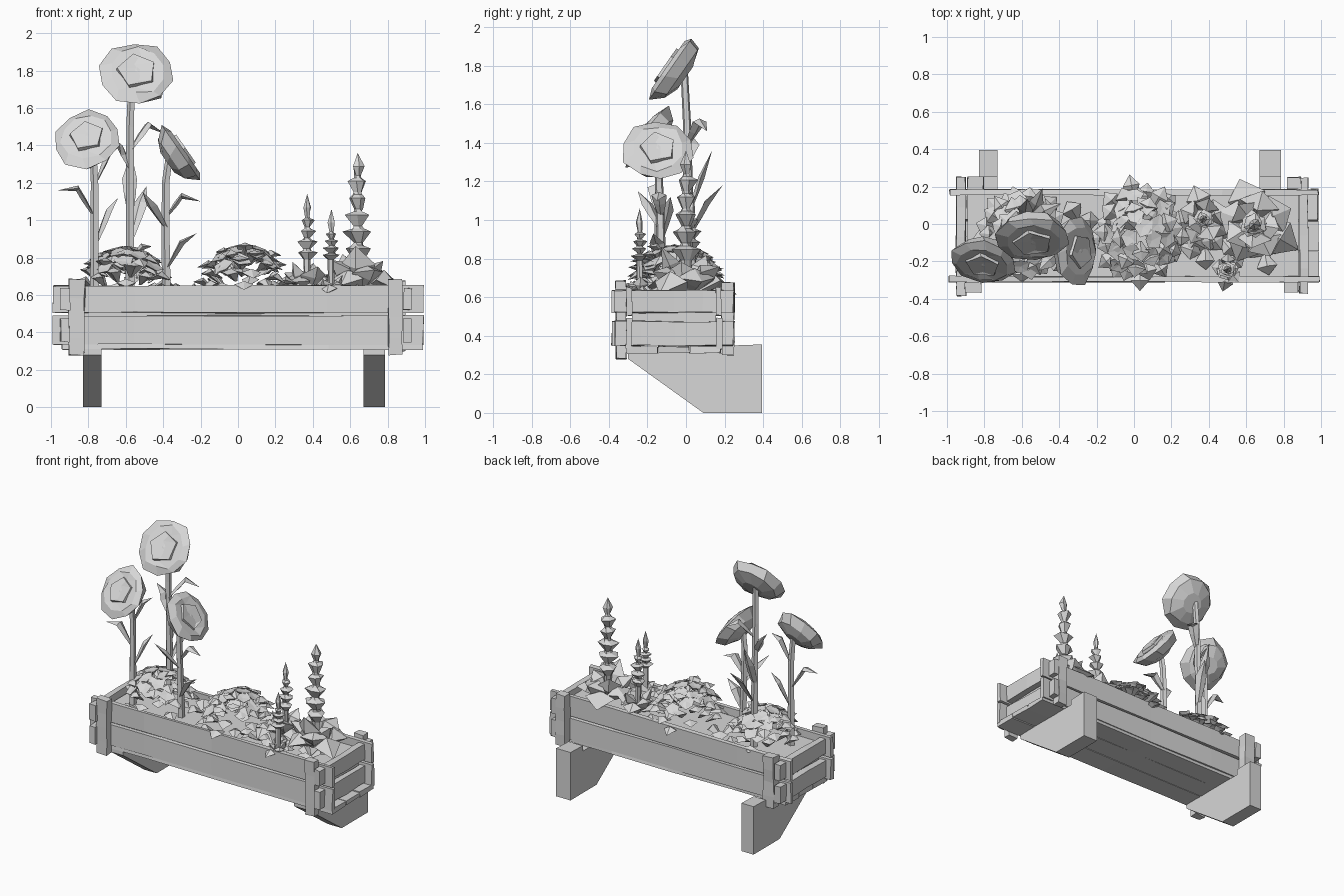
import bpy, bmesh, math, random
from mathutils import Vector

random.seed(4)
cube = bpy.data.objects.get("Cube")
if cube:
    bpy.data.objects.remove(cube)

grey = bpy.data.materials.new("plain_grey")
grey.use_nodes = True
grey.diffuse_color = (0.68, 0.68, 0.68, 1)
grey.node_tree.nodes["Principled BSDF"].inputs["Base Color"].default_value = grey.diffuse_color


def finish(name, bm):
    bmesh.ops.recalc_face_normals(bm, faces=bm.faces)
    mesh = bpy.data.meshes.new(name)
    bm.to_mesh(mesh)
    bm.free()
    mesh.materials.append(grey)
    obj = bpy.data.objects.new(name, mesh)
    bpy.context.collection.objects.link(obj)
    return obj


def board(name, lo, hi, rough=0.004):
    """Box cut along its longest side, with slightly worn edges."""
    bm = bmesh.new()
    bmesh.ops.create_cube(bm, size=1)
    lo, hi = Vector(lo), Vector(hi)
    size, mid = hi - lo, (lo + hi) / 2
    for v in bm.verts:
        v.co = Vector([c * s for c, s in zip(v.co, size)]) + mid
    axis = max(range(3), key=lambda i: size[i])
    if rough:
        normal = Vector([float(i == axis) for i in range(3)])
        for f in (0.22, 0.5, 0.74):
            bmesh.ops.bisect_plane(bm, geom=bm.verts[:] + bm.edges[:] + bm.faces[:],
                                   plane_co=lo + size * f, plane_no=normal)
        for v in bm.verts:
            v.co += Vector([random.uniform(-rough, rough) for _ in range(3)])
    return finish(name, bm)


def add_loft(bm, pts, radii, n=4, flat=1.0, jitter=0.0, twist=0.0):
    """Skin rings of n points placed along a path; zero radius makes a tip."""
    pts = [Vector(p) for p in pts]
    rings = []
    for i, p in enumerate(pts):
        t = (pts[min(i + 1, len(pts) - 1)] - pts[max(i - 1, 0)]).normalized()
        up = Vector((0, 0, 1)) if abs(t.z) < 0.97 else Vector((0, 1, 0))
        side = t.cross(up).normalized()
        nrm = side.cross(t)
        if radii[i] == 0:
            rings.append([bm.verts.new(p)])
            continue
        ring = []
        for k in range(n):
            a = math.tau * k / n + twist * i
            r = radii[i] * (1 + random.uniform(-jitter, jitter))
            ring.append(bm.verts.new(p + side * math.cos(a) * r + nrm * math.sin(a) * r * flat))
        rings.append(ring)
    for a, b in zip(rings, rings[1:]):
        for k in range(n):
            quad = [a[k % len(a)], a[(k + 1) % n % len(a)], b[(k + 1) % n % len(b)], b[k % len(b)]]
            unique = list(dict.fromkeys(quad))
            if len(unique) > 2:
                bm.faces.new(unique)
    for ring in (rings[0], rings[-1]):
        if len(ring) > 2:
            bm.faces.new(ring)


def add_leaf(bm, base, direction, length, width, droop, flat):
    base, d = Vector(base), Vector(direction).normalized()
    sag = Vector((0, 0, -droop))
    add_loft(bm, [base, base + d * length * 0.6, base + d * length + sag],
             [width * 0.2, width, 0], 4, flat, 0.15)


def polar(angle, elevation):
    return Vector((math.cos(angle) * math.cos(elevation),
                   math.sin(angle) * math.cos(elevation), math.sin(elevation)))


# Planter walls: stacked planks crossing at the corners
for row, (z0, z1) in {"lower": (0.335, 0.49), "upper": (0.505, 0.65)}.items():
    board(f"front_plank_{row}", (-0.99, -0.31, z0), (0.99, -0.28, z1))
    board(f"back_plank_{row}", (-0.985, 0.155, z0), (0.985, 0.185, z1))
    board(f"left_end_plank_{row}", (0.885, -0.37, z0 + 0.015), (0.93, 0.245, z1 - 0.015))
    board(f"right_end_plank_{row}", (-0.95, -0.385, z0 + 0.015), (-0.9, 0.25, z1 - 0.015))

# Corner posts
for x0, x1, side in ((-0.905, -0.82, "right"), (0.805, 0.88, "left")):
    board(f"front_post_{side}", (x0, -0.365, 0.28), (x1, -0.31, 0.685))
    board(f"back_post_{side}", (x0 + 0.015, 0.185, 0.3), (x1 + 0.015, 0.25, 0.675))

# Floor planks and soil
for i in range(3):
    y = -0.305 + i * 0.163
    board(f"floor_plank_{i + 1}", (-0.94, y, 0.31), (0.985, y + 0.158, 0.345))
board("soil", (-0.89, -0.28, 0.35), (0.88, 0.155, 0.595), 0)

# Wall brackets below the planter
profile = [(0.09, 0), (0.395, 0), (0.395, 0.355), (0.25, 0.35), (0.25, 0.31), (-0.3, 0.31), (-0.3, 0.28)]
for x0, x1, side in ((-0.83, -0.73, "right"), (0.67, 0.787, "left")):
    bm = bmesh.new()
    face = bm.faces.new([bm.verts.new((x0, y, z)) for y, z in profile])
    extruded = bmesh.ops.extrude_face_region(bm, geom=[face])["geom"]
    bmesh.ops.translate(bm, vec=(x1 - x0, 0, 0),
                        verts=[g for g in extruded if isinstance(g, bmesh.types.BMVert)])
    finish(f"bracket_{side}", bm)


# Tall flowers: stem, arching leaves and a broad faceted head
def tall_flower(name, path, centre, normal, radius, leaves):
    bm = bmesh.new()
    add_loft(bm, path, [0.026, 0.024, 0.022, 0.02], 5)
    finish(name + "_stem", bm)
    bm = bmesh.new()
    for base, bend, tip in leaves:
        base, bend, tip = Vector(base), Vector(bend), Vector(tip)
        add_loft(bm, [base, base.lerp(bend, 0.6), bend, tip], [0.013, 0.032, 0.04, 0], 4, 0.4)
    finish(name + "_leaves", bm)
    c, d = Vector(centre), Vector(normal).normalized()
    # Ragged petal bowl, then a five-sided middle with a sunken face
    for part, sides, jitter, rings in (
            ("petals", 10, 0.11, [(0.35, -0.09), (0.78, -0.06), (1.0, 0.0), (0.75, 0.022), (0.45, 0.01)]),
            ("middle", 5, 0.04, [(0.56, 0.0), (0.52, 0.035), (0.4, 0.022), (0, 0.03)])):
        bm = bmesh.new()
        add_loft(bm, [c + d * h for _, h in rings], [r * radius for r, _ in rings], sides, 1, jitter, 0.12)
        finish(f"{name}_{part}", bm)


tall_flower("tall_flower_middle",
            [(-0.575, 0.02, 0.58), (-0.575, 0.015, 1.1), (-0.575, 0.005, 1.5), (-0.565, -0.01, 1.79)],
            (-0.54, -0.08, 1.785), (0, -0.82, 0.57), 0.205,
            [((-0.58, 0, 1.28), (-0.63, 0.03, 1.39), (-0.68, 0.02, 1.45)),
             ((-0.57, 0, 1.38), (-0.48, 0.07, 1.51), (-0.39, 0.11, 1.46)),
             ((-0.575, 0.01, 1.02), (-0.58, 0.08, 1.22), (-0.57, 0.135, 1.36)),
             ((-0.57, 0.01, 0.9), (-0.52, 0.11, 1.09), (-0.49, 0.19, 1.18))])
tall_flower("tall_flower_right",
            [(-0.765, -0.14, 0.58), (-0.765, -0.14, 0.9), (-0.765, -0.14, 1.2), (-0.775, -0.15, 1.4)],
            (-0.805, -0.2, 1.435), (-0.15, -0.8, 0.57), 0.18,
            [((-0.77, -0.14, 1.02), (-0.86, -0.16, 1.17), (-0.96, -0.17, 1.16)),
             ((-0.76, -0.14, 0.87), (-0.69, -0.1, 1.05), (-0.64, -0.08, 1.12)),
             ((-0.76, -0.14, 1.2), (-0.69, -0.12, 1.36), (-0.63, -0.1, 1.4))])
tall_flower("tall_flower_left",
            [(-0.38, -0.12, 0.58), (-0.385, -0.13, 0.9), (-0.385, -0.14, 1.2), (-0.36, -0.15, 1.38)],
            (-0.305, -0.145, 1.36), (0.82, 0, 0.57), 0.182,
            [((-0.38, -0.13, 1.02), (-0.3, -0.14, 1.13), (-0.2, -0.15, 1.1)),
             ((-0.38, -0.13, 0.74), (-0.3, -0.15, 0.88), (-0.22, -0.17, 0.93)),
             ((-0.38, -0.13, 0.95), (-0.46, -0.2, 1.08), (-0.51, -0.25, 1.15))])


# Low bushes: a mound of leaves topped with small open blossoms
def bush(name, x, y, rx, ry, top):
    bm = bmesh.new()
    for i in range(42):
        a, f = i * 2.4, math.sqrt((i + 0.5) / 42)
        pos = Vector((x + rx * 0.68 * f * math.cos(a), y + ry * 0.68 * f * math.sin(a),
                      0.6 + (top - 0.66) * (1 - f ** 2.4)))
        add_leaf(bm, pos, polar(a, random.uniform(0.15, 0.85)),
                 random.uniform(0.11, 0.17), 0.05, 0.045, 0.4)
    finish(name + "_leaves", bm)
    bm = bmesh.new()
    for i in range(18):
        a, f = i * 2.4 + 1, math.sqrt((i + 0.5) / 18) * 0.75
        d = polar(a, 1.5 - 0.9 * f)
        p = Vector((x + rx * f * math.cos(a), y + ry * f * math.sin(a),
                    0.62 + (top - 0.65) * (1 - f ** 2.4)))
        add_loft(bm, [p, p + d * 0.035, p + d * 0.03], [0.008, 0.052, 0], 5, 1, 0.3)
    finish(name + "_blossoms", bm)


bush("bush_right", -0.6, -0.06, 0.24, 0.24, 0.85)
bush("bush_middle", 0.03, -0.05, 0.23, 0.26, 0.86)


# Flower spikes: ragged tiers of upturned cups, with broad folded leaves at the foot
def spike(name, x, y, top, width, tiers, leaf, count):
    bm = bmesh.new()
    start, tip = 0.79, 0.12
    step = (top - tip - start) / tiers
    pts, radii = [(x, y, 0.58)], [0.015]
    for i in range(tiers):
        r, z = width * (1 - 0.4 * i / tiers), start + i * step
        pts += [(x, y, z), (x, y, z + step * 0.65), (x, y, z + step * 0.85)]
        radii += [r * 0.4, r, r * 0.45]
    pts += [(x, y, top - tip), (x, y, top - tip * 0.6), (x, y, top)]
    radii += [width * 0.25, width * 0.42, 0]
    add_loft(bm, pts, radii, 6, 1, 0.28, 0.2)
    finish(name + "_blossoms", bm)
    bm = bmesh.new()
    for i in range(count):
        lift = i / count
        d = polar(i * 2.4 + x * 9, 0.45 + 0.75 * lift)
        add_leaf(bm, (x, y, 0.6), d, leaf * random.uniform(0.9, 1.15), leaf * 0.35,
                 leaf * 0.42 * (1 - lift), 0.5)
    finish(name + "_leaves", bm)


spike("large_spike", 0.64, 0.0, 1.36, 0.074, 5, 0.28, 11)
spike("medium_spike", 0.37, 0.03, 1.14, 0.054, 4, 0.2, 9)
spike("small_spike", 0.5, -0.24, 1.06, 0.045, 4, 0.12, 7)

# Loose low leaves filling the soil between the plants
bm = bmesh.new()
for x, y in ((-0.3, 0.02), (0.25, -0.12), (0.38, -0.13), (0.47, -0.08), (0.7, -0.16)):
    for k in range(3):
        add_leaf(bm, (x, y, 0.59), polar(k * 2.1 + x * 7, 0.6), 0.14, 0.055, 0.06, 0.45)
finish("filler_leaves", bm)
